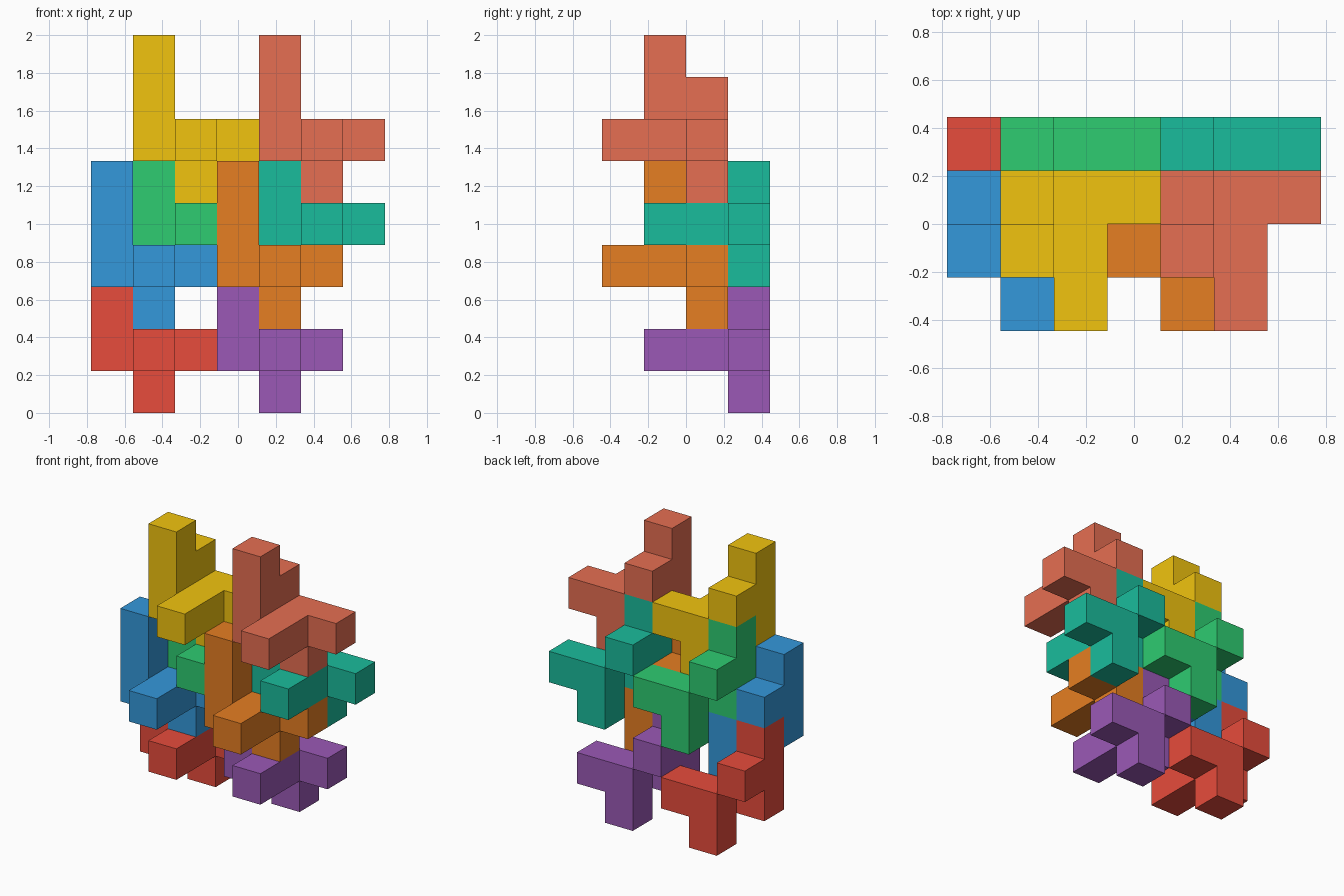
import bpy, bmesh
from mathutils import Vector, Color

if "Cube" in bpy.data.objects:
    bpy.data.objects.remove(bpy.data.objects["Cube"])

S = 2 / 9                              # cube edge
ORIGIN = Vector((-3.5, -2, 0))         # grid corner, in cubes

# One nine-cube block shape, repeated on a slanted lattice
CELLS = {(0, 0, 0), (0, 0, 1), (0, 0, 2), (0, 1, 1), (1, 0, 0),
         (1, -1, 0), (1, 1, 0), (2, 1, 0), (1, 1, -1)}
FIRST = Vector((0, 2, 1))
STEP_RIGHT, STEP_FRONT, STEP_UP = Vector((3, 0, 0)), Vector((0, -1, 2)), Vector((1, 0, 3))

PIECES = [  # name, lattice position, sRGB colour
    ("red", (0, 0, 0), (231, 76, 60)),
    ("purple", (1, 0, 0), (155, 89, 182)),
    ("blue", (0, 1, 0), (52, 152, 219)),
    ("orange", (1, 1, 0), (230, 126, 34)),
    ("green", (0, 0, 1), (46, 204, 113)),
    ("teal", (1, 0, 1), (26, 188, 156)),
    ("yellow", (0, 1, 1), (241, 196, 15)),
    ("salmon", (1, 1, 1), (230, 110, 82)),
]


def add_block(name, base, colour):
    """Outer skin of the cube cluster, without walls between its own cubes."""
    bm = bmesh.new()
    for cell in CELLS:
        centre = Vector(cell) + Vector((0.5, 0.5, 0.5))
        for axis in range(3):
            for sign in (-1, 1):
                n = Vector((0, 0, 0))
                n[axis] = sign
                if tuple(int(c + d) for c, d in zip(cell, n)) in CELLS:
                    continue
                u = Vector((0, 0, 0))
                u[(axis + 1) % 3] = 1
                v = n.cross(u)
                corners = [centre + (n + a * u + b * v) / 2
                           for a, b in ((-1, -1), (1, -1), (1, 1), (-1, 1))]
                bm.faces.new([bm.verts.new((p + base + ORIGIN) * S) for p in corners])
    bmesh.ops.remove_doubles(bm, verts=bm.verts, dist=1e-4)
    mesh = bpy.data.meshes.new(name)
    bm.to_mesh(mesh)
    bm.free()
    mat = bpy.data.materials.new(name)
    linear = Color([c / 255 for c in colour]).from_srgb_to_scene_linear()
    mat.diffuse_color = (*linear, 1)
    mat.use_nodes = True
    mat.node_tree.nodes["Principled BSDF"].inputs["Base Color"].default_value = mat.diffuse_color
    mesh.materials.append(mat)
    bpy.context.collection.objects.link(bpy.data.objects.new(name, mesh))


# Two by two by two blocks
for colour_name, (r, f, t), colour in PIECES:
    add_block(colour_name + "_block", FIRST + r * STEP_RIGHT + f * STEP_FRONT + t * STEP_UP, colour)
